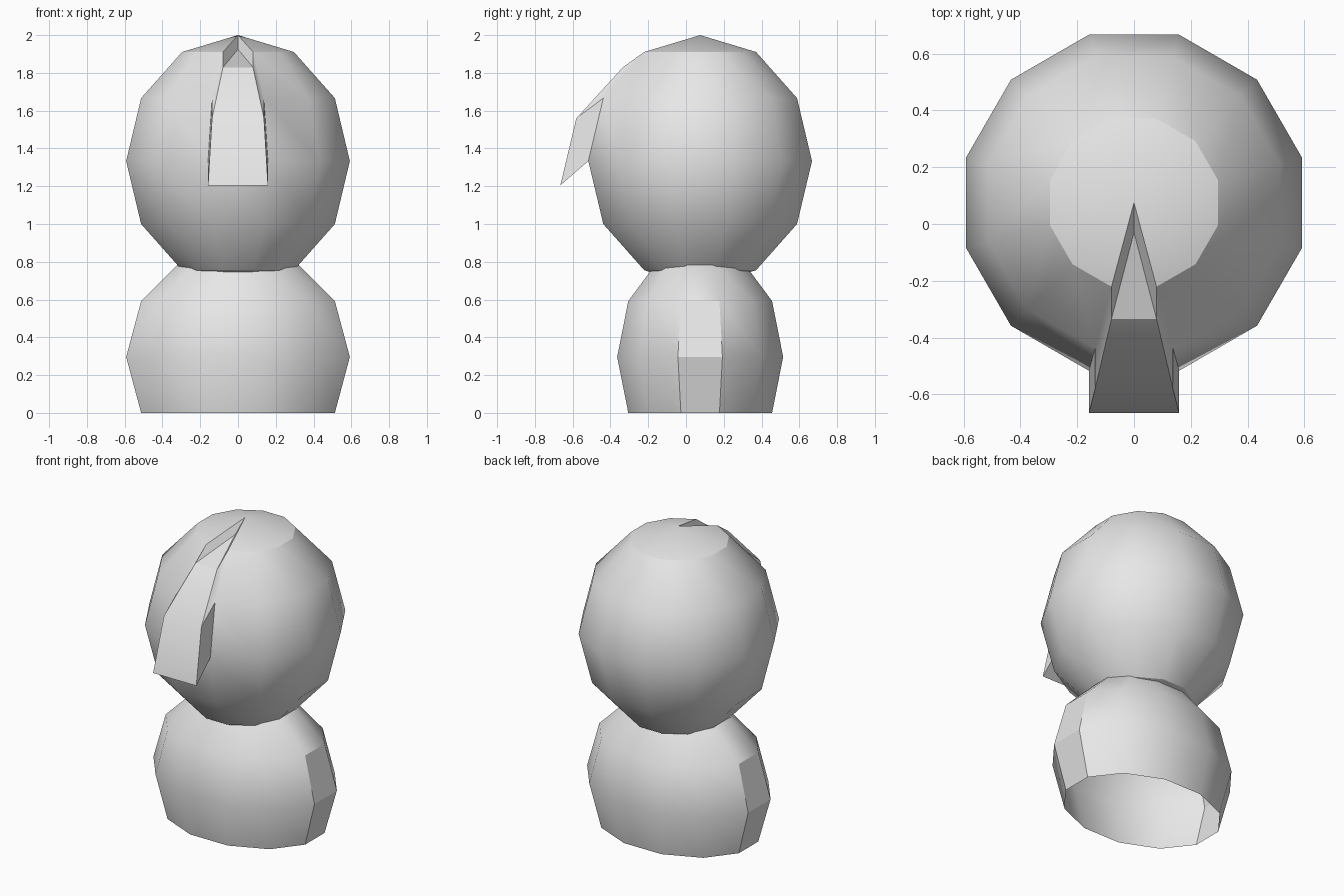
import bpy, bmesh, math
from mathutils import Matrix, Vector

cube = bpy.data.objects.get("Cube")
if cube:
    bpy.data.objects.remove(cube, do_unlink=True)

# Single plain grey material
grey = bpy.data.materials.new("plain grey")
grey.use_nodes = True
grey.diffuse_color = (0.8, 0.8, 0.8, 1)
grey.node_tree.nodes["Principled BSDF"].inputs["Base Color"].default_value = (0.8, 0.8, 0.8, 1)

CENTRE_Y = 0.075


def ball(radii, z):
    """Twelve-sided ball with flat sides facing the four main directions."""
    bm = bmesh.new()
    bmesh.ops.create_uvsphere(bm, u_segments=12, v_segments=6, radius=1)
    place = (Matrix.Translation((0, CENTRE_Y, z))
             @ Matrix.Diagonal((*radii, 1))
             @ Matrix.Rotation(math.radians(15), 4, "Z"))
    bmesh.ops.transform(bm, matrix=place, verts=bm.verts)
    return bm


def finish(bm, name):
    bmesh.ops.recalc_face_normals(bm, faces=bm.faces)
    mesh = bpy.data.meshes.new(name)
    bm.to_mesh(mesh)
    bm.free()
    mesh.materials.append(grey)
    obj = bpy.data.objects.new(name, mesh)
    bpy.context.collection.objects.link(obj)
    bpy.ops.object.select_all(action="DESELECT")
    obj.select_set(True)
    bpy.context.view_layer.objects.active = obj
    bpy.ops.object.shade_smooth_by_angle(angle=math.radians(30))
    return obj


# Body: flattened ball, cut open at the ground
body = ball((0.613, 0.455, 0.592), 0.296)
bmesh.ops.delete(body, geom=[v for v in body.verts if v.co.z < -0.05], context="VERTS")
finish(body, "body")

# Head: larger ball with a crest pulled out of its upper front column
head = ball((0.613, 0.613, 0.667), 1.333)
front = []
for f in head.faces:
    c = f.calc_center_median()
    if abs(c.x) < 0.01 and c.y < CENTRE_Y and c.z > 1.34:
        front.append(f)
result = bmesh.ops.extrude_face_region(head, geom=front)
left_over = [f for f in front if f.is_valid]
if left_over:
    bmesh.ops.delete(head, geom=left_over, context="FACES_ONLY")

# (ring height, forward and downward shift) from the crown to the crest's tip
shifts = [(2.0, -0.105, -0.075), (1.911, -0.113, -0.081),
          (1.667, -0.143, -0.107), (1.333, -0.148, -0.128)]
for v in [g for g in result["geom"] if isinstance(g, bmesh.types.BMVert)]:
    _, dy, dz = min(shifts, key=lambda s: abs(s[0] - v.co.z))
    v.co += Vector((0, dy, dz))
finish(head, "head_with_crest")
